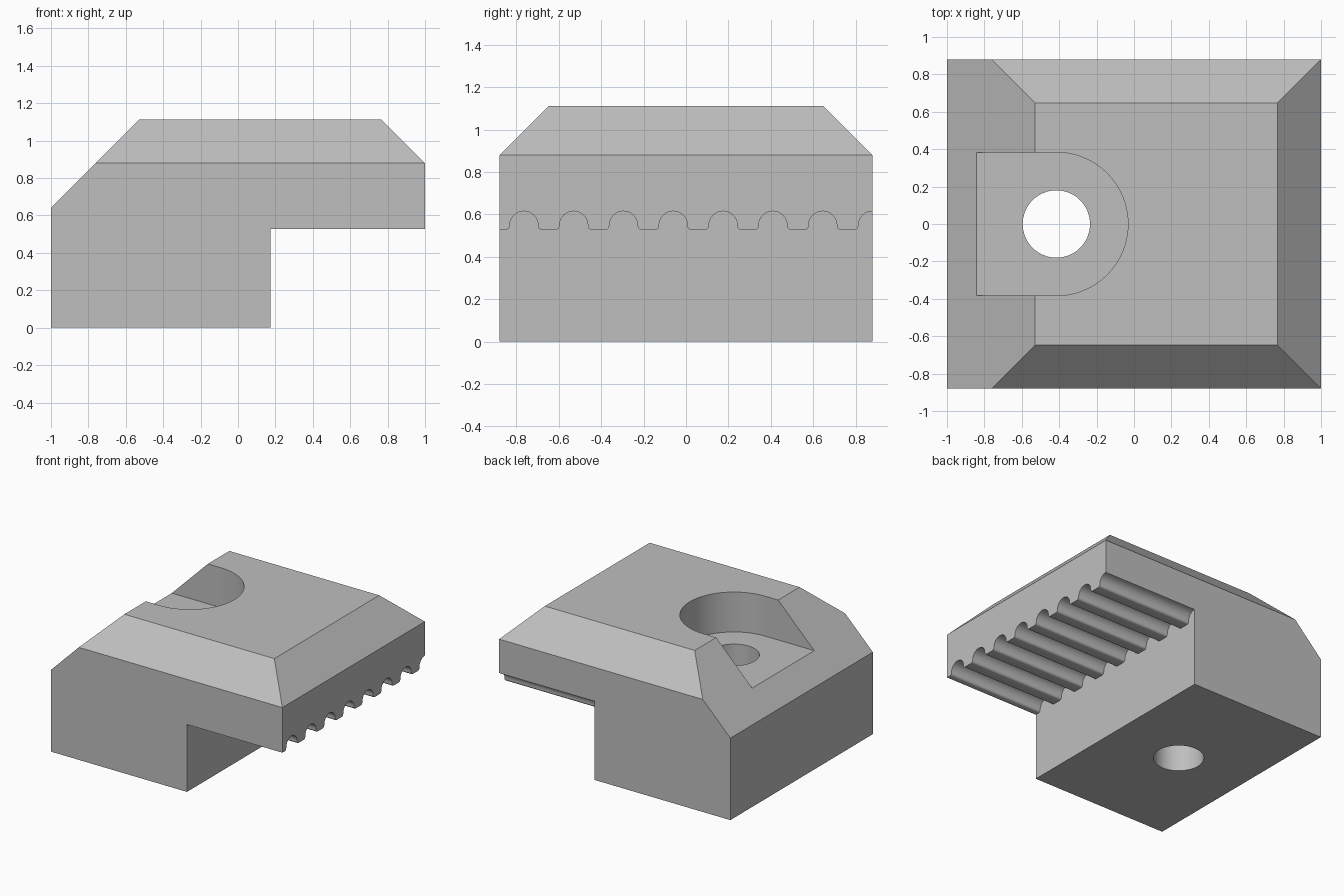
import bpy, bmesh, math
from mathutils import Vector

cube = bpy.data.objects.get("Cube")
if cube:
    bpy.data.objects.remove(cube, do_unlink=True)

HALF_Y, TOP, STEP_X, STEP_Z = 0.88, 1.112, 0.175, 0.527
HOLE_X = -0.415
FLOOR_Z = 0.80

grey = bpy.data.materials.new("plain grey")
grey.use_nodes = True
colour = (0.52, 0.52, 0.52, 1)
grey.diffuse_color = colour
grey.node_tree.nodes["Principled BSDF"].inputs["Base Color"].default_value = colour


def make_object(name, bm):
    bmesh.ops.recalc_face_normals(bm, faces=bm.faces)
    mesh = bpy.data.meshes.new(name)
    bm.to_mesh(mesh)
    bm.free()
    mesh.materials.append(grey)
    obj = bpy.data.objects.new(name, mesh)
    bpy.context.collection.objects.link(obj)
    return obj


def prism(name, points, offset):
    """Extrude a closed 3D outline along an offset."""
    bm = bmesh.new()
    face = bm.faces.new([bm.verts.new(p) for p in points])
    grown = bmesh.ops.extrude_face_region(bm, geom=[face])["geom"]
    verts = [g for g in grown if isinstance(g, bmesh.types.BMVert)]
    bmesh.ops.translate(bm, verts=verts, vec=Vector(offset))
    if not face.is_valid or len([f for f in bm.faces if len(f.verts) == len(points)]) < 2:
        bmesh.ops.holes_fill(bm, edges=bm.edges)
    return make_object(name, bm)


def arc(cx, cy, r, start, end, steps):
    """Points on an arc, angles in degrees."""
    angles = [math.radians(start + (end - start) * i / steps) for i in range(steps + 1)]
    return [(cx + r * math.cos(a), cy + r * math.sin(a)) for a in angles]


# Block with sloping top edges
bm = bmesh.new()
bmesh.ops.create_cube(bm, size=1)
for v in bm.verts:
    v.co = Vector((v.co.x * 2, v.co.y * 2 * HALF_Y, (v.co.z + 0.5) * TOP))
slopes = [((-1, 0, 0.641), (-1, 0, 1)), ((1, 0, 0.88), (1, 0, 1)),
          ((0, -HALF_Y, 0.88), (0, -1, 1)), ((0, HALF_Y, 0.88), (0, 1, 1))]
for point, normal in slopes:
    bmesh.ops.bisect_plane(bm, geom=bm.verts[:] + bm.edges[:] + bm.faces[:],
                           plane_co=point, plane_no=normal, clear_outer=True)
    bmesh.ops.holes_fill(bm, edges=[e for e in bm.edges if e.is_boundary])
block = make_object("clamp_block", bm)

# Step under the overhang, its roof scalloped with belt grooves
roof = [(-1.1, STEP_Z)]
for i in range(8):
    y = -0.765 + i * 0.235
    fillet, r, rise = 0.018, 0.067, 0.021
    roof += arc(y - r - fillet, STEP_Z + fillet, fillet, -90, 0, 4)
    roof += arc(y, STEP_Z + rise, r, 180, 0, 16)
    roof += arc(y + r + fillet, STEP_Z + fillet, fillet, 180, 270, 4)
roof += [(1.1, STEP_Z), (1.1, -0.2), (-1.1, -0.2)]
step = prism("step_cutter", [(STEP_X, y, z) for y, z in roof], (1, 0, 0))

# Round-ended pocket for the screw head, and the screw hole
r = 0.383
outline = arc(HOLE_X, 0, r, -90, 90, 40) + [(-0.841, r), (-0.841, -r)]
pocket = prism("pocket_cutter", [(x, y, FLOOR_Z) for x, y in outline], (0, 0, 0.6))
circle = arc(HOLE_X, 0, 0.18, 0, 360, 64)[:-1]
hole = prism("hole_cutter", [(x, y, -0.2) for x, y in circle], (0, 0, 1.6))

for cutter in (step, pocket, hole):
    cutter.hide_render = True
    cutter.hide_set(True)
    mod = block.modifiers.new(cutter.name, "BOOLEAN")
    mod.operation = "DIFFERENCE"
    mod.solver = "EXACT"
    mod.object = cutter

# Apply the cuts and smooth only the round walls
bpy.ops.object.select_all(action="DESELECT")
block.select_set(True)
bpy.context.view_layer.objects.active = block
for name in [m.name for m in block.modifiers]:
    bpy.ops.object.modifier_apply(modifier=name)
for cutter in (step, pocket, hole):
    bpy.data.objects.remove(cutter, do_unlink=True)
bpy.ops.object.shade_smooth_by_angle(angle=math.radians(30))
